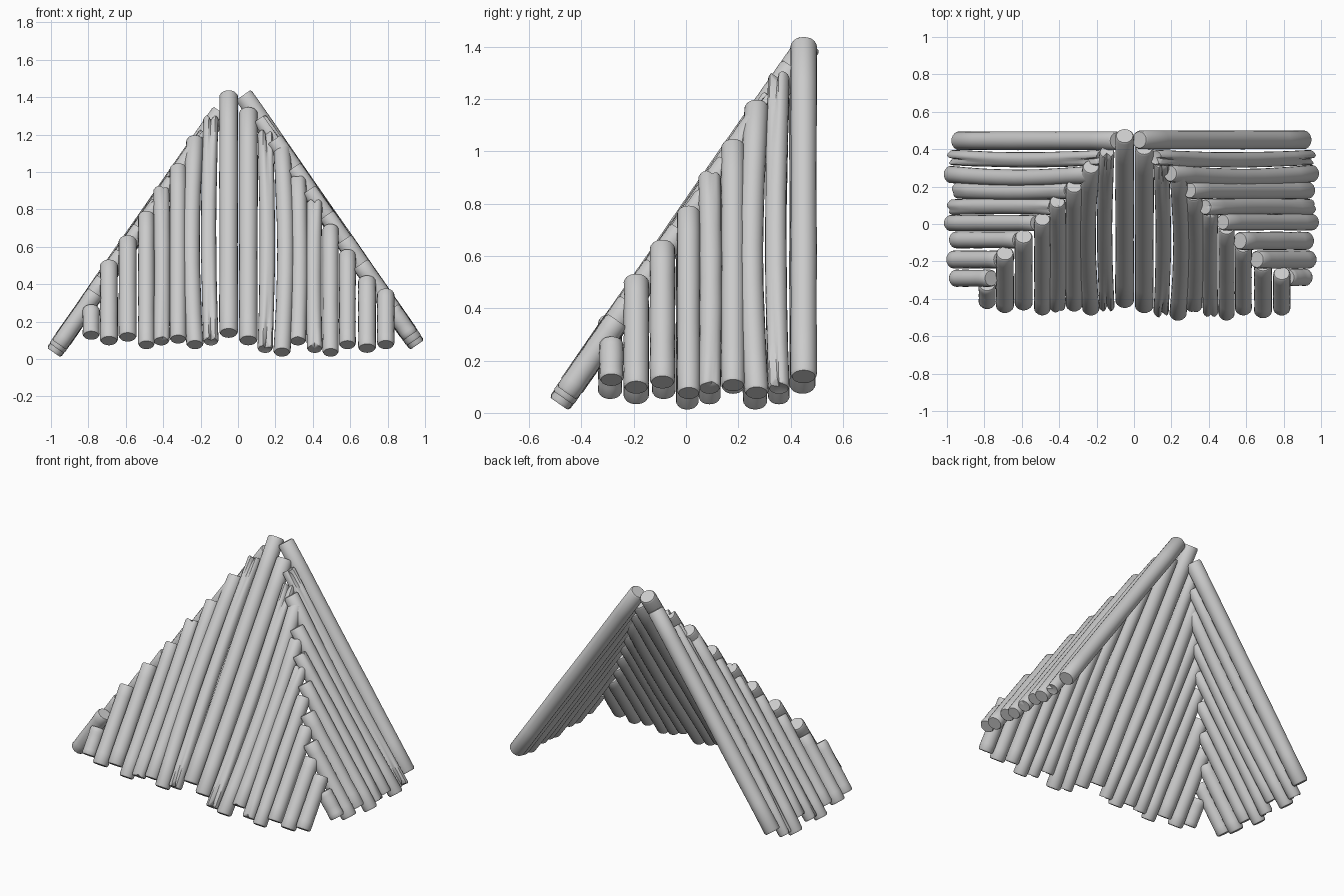
import bpy, bmesh, math, random
from mathutils import Vector, Matrix

cube = bpy.data.objects.get("Cube")
if cube:
    bpy.data.objects.remove(cube, do_unlink=True)
random.seed(4)

wood = bpy.data.materials.new("grey_wood")
wood.use_nodes = True
GREY = (0.6, 0.6, 0.6, 1)
wood.diffuse_color = GREY
wood.node_tree.nodes["Principled BSDF"].inputs["Base Color"].default_value = GREY

SIDES = 20
RISE = 1.44          # slope of the leaning walls
FOOT_Y = -0.509      # wall plane where it meets the ground
TILT = Vector((0, 1, RISE)).normalized()
OUT = Vector((0, -RISE, 1)).normalized()

# Each log: x, lowest z, highest z, radius, sideways bend, split depth
RISING_LOGS = [
    (-.785, .10, .295, .046, 0, 0), (-.69, .07, .535, .048, 0, 0),
    (-.59, .09, .665, .048, 0, 0), (-.49, .05, .795, .044, 0, 0),
    (-.41, .07, .93, .043, .005, .15), (-.32, .08, 1.05, .045, 0, 0),
    (-.23, .05, 1.20, .046, -.02, 0), (-.145, .07, 1.31, .041, -.012, .6),
    (-.05, .11, 1.44, .05, 0, 0)]
FALLING_LOGS = [
    (.055, .07, 1.35, .05, 0, 0), (.145, .03, 1.23, .041, .012, .6),
    (.235, .01, 1.15, .046, .02, 0), (.32, .07, .985, .044, .01, .1),
    (.41, .03, .86, .042, -.005, .25), (.495, .01, .725, .043, 0, 0),
    (.585, .05, .59, .045, 0, 0), (.69, .03, .45, .048, 0, 0),
    (.79, .05, .38, .046, 0, 0)]


def make_log(name, spec, place):
    """A leaning log with softened rims, a slight bend and an optional split."""
    x, low, high, radius, bend, split = spec
    drop = radius * TILT.y
    low, high = low + drop, high - drop
    base = Vector((x, FOOT_Y + low / RISE, low))
    length = (high - low) / TILT.z
    rim = 0.01
    stations = [(0, .88), (rim, 1)]
    stations += [(rim + (length - 2 * rim) * i / 8, random.uniform(.97, 1.02)) for i in range(1, 8)]
    stations += [(length - rim, 1), (length, .88)]
    crack = random.uniform(-.5, .5)

    bm = bmesh.new()
    rings = []
    for s, scale in stations:
        t = s / length
        end = abs(2 * t - 1) ** 3
        centre = base + TILT * s + Vector((bend * math.sin(math.pi * t), 0, 0))
        ring = []
        for k in range(SIDES):
            a = math.tau * k / SIDES
            gap = abs(math.remainder(a - crack, math.tau))
            groove = split * max(0, 1 - gap / .5) * (.1 + .9 * end)
            r = radius * scale * (1 - groove)
            notch = groove * .07 * end * (1 if t < .5 else -1)
            ring.append(bm.verts.new(centre + OUT * r * math.cos(a)
                        + Vector((r * math.sin(a), 0, 0)) + TILT * notch))
        rings.append(ring)
    for lower, upper in zip(rings, rings[1:]):
        for k in range(SIDES):
            n = (k + 1) % SIDES
            bm.faces.new((lower[k], lower[n], upper[n], upper[k]))
    # End caps fan out from a central point
    for ring, s in ((rings[0], split * .015), (rings[-1], length - split * .015)):
        hub = bm.verts.new(base + TILT * s)
        for k in range(SIDES):
            bm.faces.new((hub, ring[k], ring[(k + 1) % SIDES]))
    bmesh.ops.recalc_face_normals(bm, faces=bm.faces)
    bm.transform(place)
    mesh = bpy.data.meshes.new(name)
    bm.to_mesh(mesh)
    bm.free()
    mesh.materials.append(wood)
    log = bpy.data.objects.new(name, mesh)
    bpy.context.collection.objects.link(log)
    log.select_set(True)
    bpy.context.view_layer.objects.active = log


# The side walls are the two halves of the front wall turned a quarter
left_place = Matrix.Translation((.5, .5, 0)) @ Matrix.Rotation(math.pi / 2, 4, 'Z')
right_place = Matrix.Translation((-.5, .5, 0)) @ Matrix.Rotation(-math.pi / 2, 4, 'Z')
walls = [("front_wall_log", RISING_LOGS + FALLING_LOGS, Matrix()),
         ("left_wall_log", RISING_LOGS, left_place),
         ("right_wall_log", FALLING_LOGS, right_place)]

bpy.ops.object.select_all(action='DESELECT')
for name, specs, place in walls:
    for i, spec in enumerate(specs, 1):
        make_log(f"{name}_{i}", spec, place)
bpy.ops.object.shade_smooth_by_angle(angle=math.radians(40))
